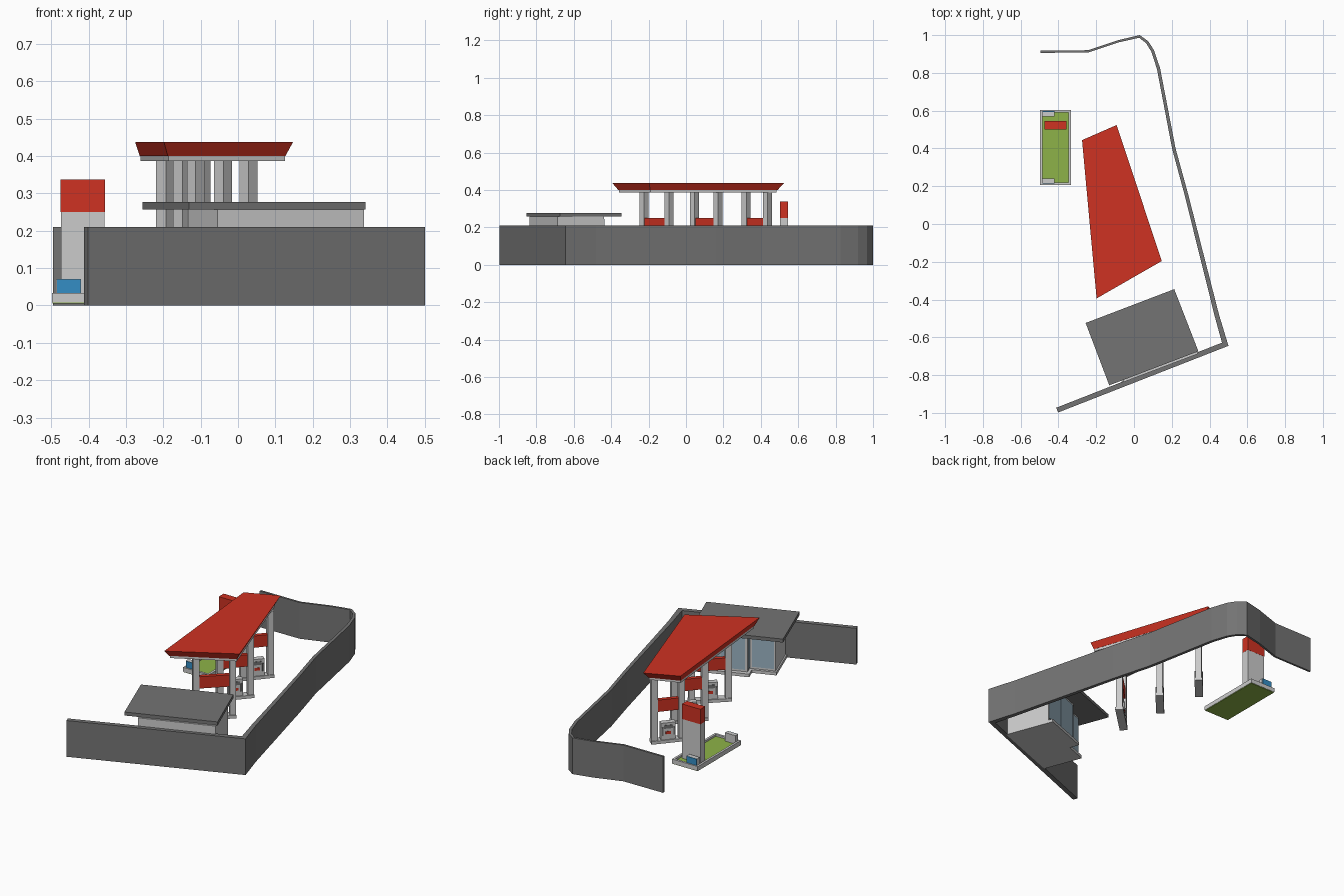
import bpy, bmesh, math
from mathutils import Vector

if "Cube" in bpy.data.objects:
    bpy.data.objects.remove(bpy.data.objects["Cube"])


def material(name, rgb):
    m = bpy.data.materials.new(name)
    m.diffuse_color = (*rgb, 1)
    m.use_nodes = True
    m.node_tree.nodes["Principled BSDF"].inputs["Base Color"].default_value = m.diffuse_color
    return m


RED = material("red", (0.62, 0.032, 0.016))
DARK = material("dark grey", (0.175, 0.175, 0.175))
LIGHT = material("light grey", (0.60, 0.60, 0.60))
GRASS = material("grass green", (0.27, 0.45, 0.065))
BLUE = material("blue", (0.033, 0.27, 0.56))
GLASS = material("pale blue glass", (0.32, 0.45, 0.54))


def prism(name, top, z0, z1, mat, bottom=None):
    """Vertical prism on an outline; an optional bottom outline slopes the sides."""
    bottom = bottom or top
    n = len(top)
    bm = bmesh.new()
    lo = [bm.verts.new((p[0], p[1], z0)) for p in bottom]
    hi = [bm.verts.new((p[0], p[1], z1)) for p in top]
    bm.faces.new(lo)
    bm.faces.new(hi)
    for i in range(n):
        j = (i + 1) % n
        bm.faces.new((lo[i], lo[j], hi[j], hi[i]))
    bmesh.ops.recalc_face_normals(bm, faces=bm.faces)
    me = bpy.data.meshes.new(name)
    bm.to_mesh(me)
    bm.free()
    me.materials.append(mat)
    ob = bpy.data.objects.new(name, me)
    bpy.context.collection.objects.link(ob)
    return ob


def local(origin, angle):
    """Turns local (u, v) coordinates into plan positions."""
    c, s = math.cos(angle), math.sin(angle)
    return lambda u, v: (origin[0] + u * c - v * s, origin[1] + u * s + v * c)


def block(name, f, u0, u1, v0, v1, z0, z1, mat):
    return prism(name, [f(u0, v0), f(u1, v0), f(u1, v1), f(u0, v1)], z0, z1, mat)


world = local((0, 0), 0)

# Boundary wall: outer line plus thickness at each point, mitred inwards
wall = [(-.495, .918, .012), (-.243, .92, .012), (-.085, .973, .012), (.03, 1.0, .013),
        (.075, .968, .015), (.106, .92, .016), (.138, .825, .017), (.22, .40, .018),
        (.286, .16, .019), (.45, -.48, .024), (.5, -.645, .028), (-.402, -.998, .027)]
outer = [Vector(p[:2]) for p in wall]
inner = []
for i, p in enumerate(outer):
    d1 = (p - outer[i - 1]).normalized() if i else None
    d2 = (outer[i + 1] - p).normalized() if i + 1 < len(outer) else None
    d1, d2 = d1 or d2, d2 or d1
    n1, n2 = Vector((d1.y, -d1.x)), Vector((d2.y, -d2.x))
    m = (n1 + n2).normalized()
    inner.append(p + m * wall[i][2] / m.dot(n1))
n = len(outer)
bm = bmesh.new()
ring = [[bm.verts.new((*q, z)) for q, z in ((outer[i], 0), (outer[i], .21), (inner[i], .21), (inner[i], 0))]
        for i in range(n)]
for a, b in zip(ring, ring[1:]):
    for k in range(4):
        bm.faces.new((a[k], a[(k + 1) % 4], b[(k + 1) % 4], b[k]))
bm.faces.new(ring[0])
bm.faces.new(ring[-1])
bmesh.ops.recalc_face_normals(bm, faces=bm.faces)
me = bpy.data.meshes.new("boundary_wall")
bm.to_mesh(me)
bm.free()
me.materials.append(DARK)
bpy.context.collection.objects.link(bpy.data.objects.new("boundary_wall", me))

# Canopy: flared red roof on a thin pale slab
roof_top = [(-.275, .444), (-.092, .524), (.147, -.196), (-.198, -.394)]
roof_low = [(-.263, .425), (-.103, .490), (.127, -.192), (-.188, -.362)]
prism("canopy_roof", roof_top, .40, .437, RED, roof_low)
prism("canopy_slab", [(x * .99 - .0005, y * .99) for x, y in roof_low], .386, .40, LIGHT)

# Pump islands: two columns, a red panel, a slab and a pump each
pairs = [((-.113, -.225), (.028, -.09)), ((-.150, .045), (-.040, .17)), ((-.195, .322), (-.098, .435))]
for k, (a, b) in enumerate(pairs, 1):
    a, b = Vector(a), Vector(b)
    d = b - a
    half = d.length / 2
    f = local((a + b) / 2, math.atan2(d.y, d.x))
    w = .017
    for side in (-1, 1):
        c = side * half
        block(f"column_{k}", f, c - w, c + w, -w, w, 0, .387, LIGHT)
    block(f"island_{k}", f, -half - w, half + w, -.022, .022, 0, .018, LIGHT)
    block(f"island_panel_{k}", f, -half + w, half - w, -.012, .012, .182, .25, RED)
    block(f"pump_body_{k}", f, -.04, .04, -.016, .016, .018, .115, LIGHT)
    for s in (-1, 1):
        lo, hi = sorted((s * .0155, s * .018))
        block(f"pump_screen_{k}", f, -.024, .024, lo, hi, .082, .102, DARK)
        block(f"pump_badge_{k}", f, -.014, .014, lo, hi, .05, .066, RED)
        lo, hi = sorted((s * .0155, s * .022))
        for e in (-1, 1):
            block(f"pump_nozzle_{k}", f, e * .031 - .004, e * .031 + .004, lo, hi, .045, .09, DARK)

# Shop: stepped plan, glazed towards the forecourt, flat overhanging roof
s = local((-.055, -.837), math.atan2(.15, .395))
W, D1, D2, STEP = .42, .22, .267, .14
prism("shop_walls", [s(0, 0), s(W, 0), s(W, D2), s(STEP, D2), s(STEP, D1), s(0, D1)], 0, .257, LIGHT)
prism("shop_base", [s(0, 0), s(W, 0), s(W, D2 + .025), s(STEP - .015, D2 + .025),
                    s(STEP - .015, D1 + .015), s(-.008, D1 + .015), s(-.008, 0)], 0, .018, LIGHT)
block("shop_window_left", s, .008, STEP - .012, D1 - .001, D1 + .004, .03, .245, GLASS)
for i in range(2):
    u = STEP + .014 + i * .133
    block("shop_window_right", s, u, u + .13, D2 - .001, D2 + .004, .03, .245, GLASS)
block("shop_window_step", s, STEP - .003, STEP + .001, D1 + .008, D2 - .006, .03, .245, GLASS)
prism("shop_roof", [(-.256, -.524), (.213, -.345), (.341, -.674), (-.131, -.854)], .257, .277, DARK)

# Sign planter: pale rim around grass
x0, x1, y0, y1, t = -.498, -.333, .207, .604, .013
block("planter_grass", world, x0 + t, x1 - t, y0 + t, y1 - t, .008, .022, GRASS)
block("planter_underside", world, x0 + .002, x1 - .002, y0 + .002, y1 - .002, .005, .009, GRASS)
block("planter_rim_left", world, x0, x0 + t, y0, y1, .008, .033, LIGHT)
block("planter_rim_right", world, x1 - t, x1, y0, y1, .008, .033, LIGHT)
block("planter_rim_front", world, x0 + t, x1 - t, y0, y0 + t, .008, .033, LIGHT)
block("planter_rim_back", world, x0 + t, x1 - t, y1 - t, y1, .008, .033, LIGHT)

# Small boxes at both ends of the planter with a blue outer face
for name, ya, yb, pa, pb in (("front", .217, .242, .214, .218), ("back", .569, .594, .593, .597)):
    block(f"{name}_box", world, -.487, -.42, ya, yb, .01, .071, LIGHT)
    block(f"{name}_box_face", world, -.485, -.422, pa, pb, .033, .070, BLUE)

# Price sign: pale pylon with a red head
block("sign_pylon", world, -.474, -.357, .502, .546, .01, .25, LIGHT)
block("sign_head", world, -.4745, -.3565, .5015, .5465, .25, .337, RED)
